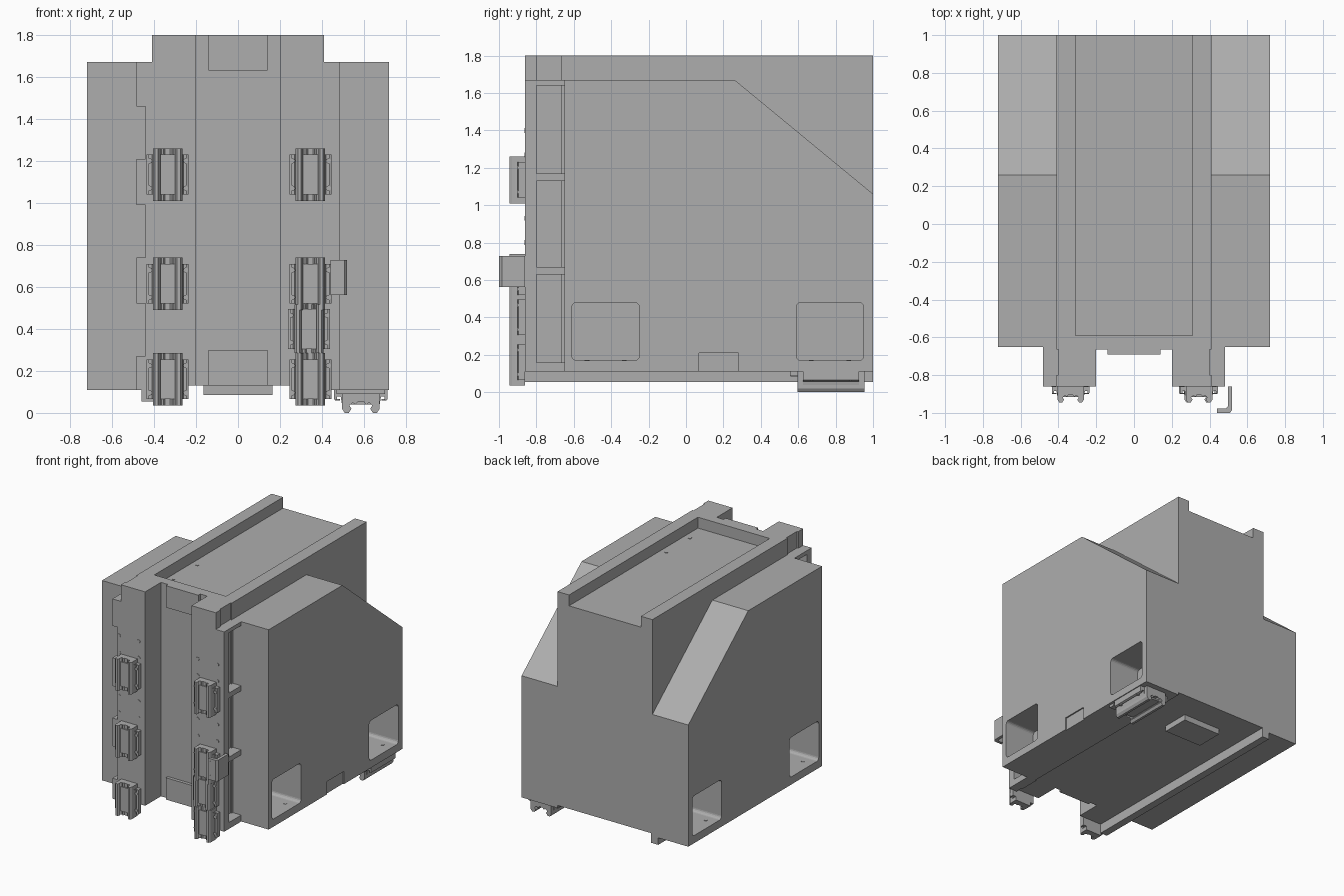
import bpy, bmesh, math
from mathutils import Matrix, Vector

if "Cube" in bpy.data.objects:
    bpy.data.objects.remove(bpy.data.objects["Cube"])

grey = bpy.data.materials.new("housing grey")
grey.use_nodes = True
grey.diffuse_color = (0.42, 0.42, 0.42, 1)
grey.node_tree.nodes["Principled BSDF"].inputs["Base Color"].default_value = grey.diffuse_color


def finish(name, bm):
    bmesh.ops.recalc_face_normals(bm, faces=bm.faces)
    me = bpy.data.meshes.new(name)
    bm.to_mesh(me)
    bm.free()
    me.materials.append(grey)
    ob = bpy.data.objects.new(name, me)
    bpy.context.collection.objects.link(ob)
    return ob


def box(name, x, y, z):
    bm = bmesh.new()
    bmesh.ops.create_cube(bm, size=1)
    for v in bm.verts:
        v.co = [r[0] + (c + 0.5) * (r[1] - r[0]) for c, r in zip(v.co, (x, y, z))]
    return finish(name, bm)


def extrude(name, points, place, length):
    """Extrude a flat outline; place maps (u, v, w) to space."""
    bm = bmesh.new()
    rings = [[bm.verts.new(place(u, v, w)) for u, v in points] for w in (-length / 2, length / 2)]
    bm.faces.new(rings[0])
    bm.faces.new(rings[1])
    n = len(points)
    for i in range(n):
        j = (i + 1) % n
        bm.faces.new((rings[0][i], rings[0][j], rings[1][j], rings[1][i]))
    return finish(name, bm)


def disc(name, at, axis, r=0.013):
    bm = bmesh.new()
    turn = Vector((0, 0, 1)).rotation_difference(Vector(axis)).to_matrix().to_4x4()
    bmesh.ops.create_cone(bm, cap_ends=True, segments=16, radius1=r, radius2=r, depth=0.006,
                          matrix=Matrix.Translation(at) @ turn)
    return finish(name, bm)


def cut(ob, cutters):
    for c in cutters:
        c.hide_render = True
        m = ob.modifiers.new("cut", "BOOLEAN")
        m.operation, m.solver, m.object = "DIFFERENCE", "EXACT", c
    bpy.context.view_layer.update()
    me = bpy.data.meshes.new_from_object(ob.evaluated_get(bpy.context.evaluated_depsgraph_get()))
    ob.modifiers.clear()
    ob.data = me
    for c in cutters:
        bpy.data.objects.remove(c)


def rounded_rect(y0, y1, z0, z1, r=0.025):
    pts = []
    corners = ((y1 - r, z1 - r), (y0 + r, z1 - r), (y0 + r, z0 + r), (y1 - r, z0 + r))
    for k, (cy, cz) in enumerate(corners):
        for s in range(5):
            a = math.radians(90 * k + 22.5 * s)
            pts.append((cy + r * math.cos(a), cz + r * math.sin(a)))
    return pts


# Side housings with sloped rear and two handle pockets each
side_profile = [(-0.65, 0.11), (1, 0.11), (1, 1.06), (0.26, 1.67), (-0.65, 1.67)]
for s, label in ((1, "left"), (-1, "right")):
    side = extrude(label + "_housing", side_profile,
                   lambda u, v, w: (s * 0.565 + w, u, v), 0.31)
    cutters = [extrude("pocket_cutter", rounded_rect(y, y + 0.36, 0.17, 0.48),
                       lambda u, v, w: (s * 0.62 + w, u, v), 0.32) for y in (-0.61, 0.59)]
    if s > 0:
        cutters.append(box("latch_cutter", (0.71, 0.8), (0.07, 0.28), (0.05, 0.21)))
    cut(side, cutters)
    for y in (-0.53, -0.33, 0.67, 0.87):
        disc("pocket_screw", (s * 0.64, y, 0.17), (0, 0, 1))

# Central body with the open-backed tray on top
box("central_body", (-0.41, 0.41), (-0.665, 1), (0.13, 1.715))
box("tray_front_rim", (-0.41, 0.41), (-0.665, -0.59), (1.715, 1.8))
for s in (1, -1):
    box("tray_side_rim", sorted((s * 0.31, s * 0.41)), (-0.59, 1), (1.715, 1.8))
    for y in (-0.13, -0.42):
        disc("tray_screw", (s * 0.26, y, 1.715), (0, 0, 1))
for z in ((0.13, 0.3), (1.63, 1.8)):
    box("front_pad", (-0.14, 0.14), (-0.69, -0.66), z)

# Underside runner and foot block
box("bottom_runner", (-0.46, -0.40), (-0.86, 1), (0.055, 0.14))
box("bottom_block", (-0.165, 0.165), (0.56, 0.78), (0.085, 0.14))

# Front columns: core, face plate and side ribs
for s, label in ((1, "left"), (-1, "right")):
    def span(a, b):
        return sorted((s * a, s * b))
    box(label + "_column_core", span(0.2, 0.40), (-0.80, -0.65), (0.13, 1.8))
    box(label + "_column_plate", span(0.2, 0.41), (-0.86, -0.80), (0.13, 1.8))
    box(label + "_plate_edge", span(0.41, 0.44), (-0.86, -0.80), (0.11, 1.67))
    teeth = [(0.11, 1.67)] if s > 0 else [(0.11, 0.27), (0.52, 0.74), (0.99, 1.21), (1.46, 1.67)]
    for z in teeth:
        box(label + "_plate_tooth", span(0.44, 0.483), (-0.86, -0.80), z)
    for z in ((0.11, 0.16), (0.63, 0.67), (1.13, 1.17), (1.64, 1.67)):
        box(label + "_column_rib", span(0.40, 0.483), (-0.80, -0.65), z)
    for x in (0.255, 0.425):
        for z in (0.80, 0.93, 1.27, 1.40):
            disc("column_hole", (s * x, -0.86, z), (0, -1, 0))

# Rail clips: hooked core with bolted flanges
half = [(0.07, 0), (0.07, 0.07), (0.06, 0.085), (0.045, 0.085), (0.035, 0.07),
        (0.043, 0.058), (0.03, 0.047), (0.02, 0.055), (0.012, 0.045)]
core = half + [(-u, v) for u, v in reversed(half)]
flange = [(0.1, 0), (0.1, 0.035), (0.088, 0.04), (0.088, 0.025), (0.075, 0.025), (0.07, 0.055)]
flange += [(-u, v) for u, v in reversed(flange)]


def clip(name, place, long, short, axis, bolt):
    extrude(name + "_core", core, place, long)
    extrude(name + "_flange", flange, place, short)
    for u in (-0.086, 0.086):
        for w in (-bolt, bolt):
            disc(name + "_bolt", place(u, 0.037, w), axis, 0.012)


for x, zs in ((-0.335, (0.16, 0.615, 1.135)), (0.345, (0.16, 0.615, 1.135))):
    for z in zs:
        clip("front_clip", lambda u, v, w: (x + u, -0.86 - v, z + w), 0.25, 0.19, (0, -1, 0), 0.065)
clip("offset_clip", lambda u, v, w: (0.338 + u, -0.86 - v, 0.4 + w), 0.23, 0.19, (0, -1, 0), 0.065)
clip("bottom_clip", lambda u, v, w: (0.585 + u * 1.28, 0.775 + w, 0.11 - v * 1.29),
     0.36, 0.3, (0, 0, -1), 0.1)
box("bottom_clip_lip", (0.47, 0.7), (0.555, 0.6), (0.09, 0.12))

# Hooked side bracket beside the left column
hook = [(0.52, -0.86), (0.52, -0.985), (0.507, -1), (0.44, -1), (0.44, -0.977),
        (0.485, -0.977), (0.497, -0.965), (0.497, -0.86)]
extrude("hook_bracket", hook, lambda u, v, w: (u, v, 0.645 + w), 0.165)
for z in (0.59, 0.70):
    disc("hook_hole", (0.456, -0.998, z), (0, -1, 0), 0.01)
